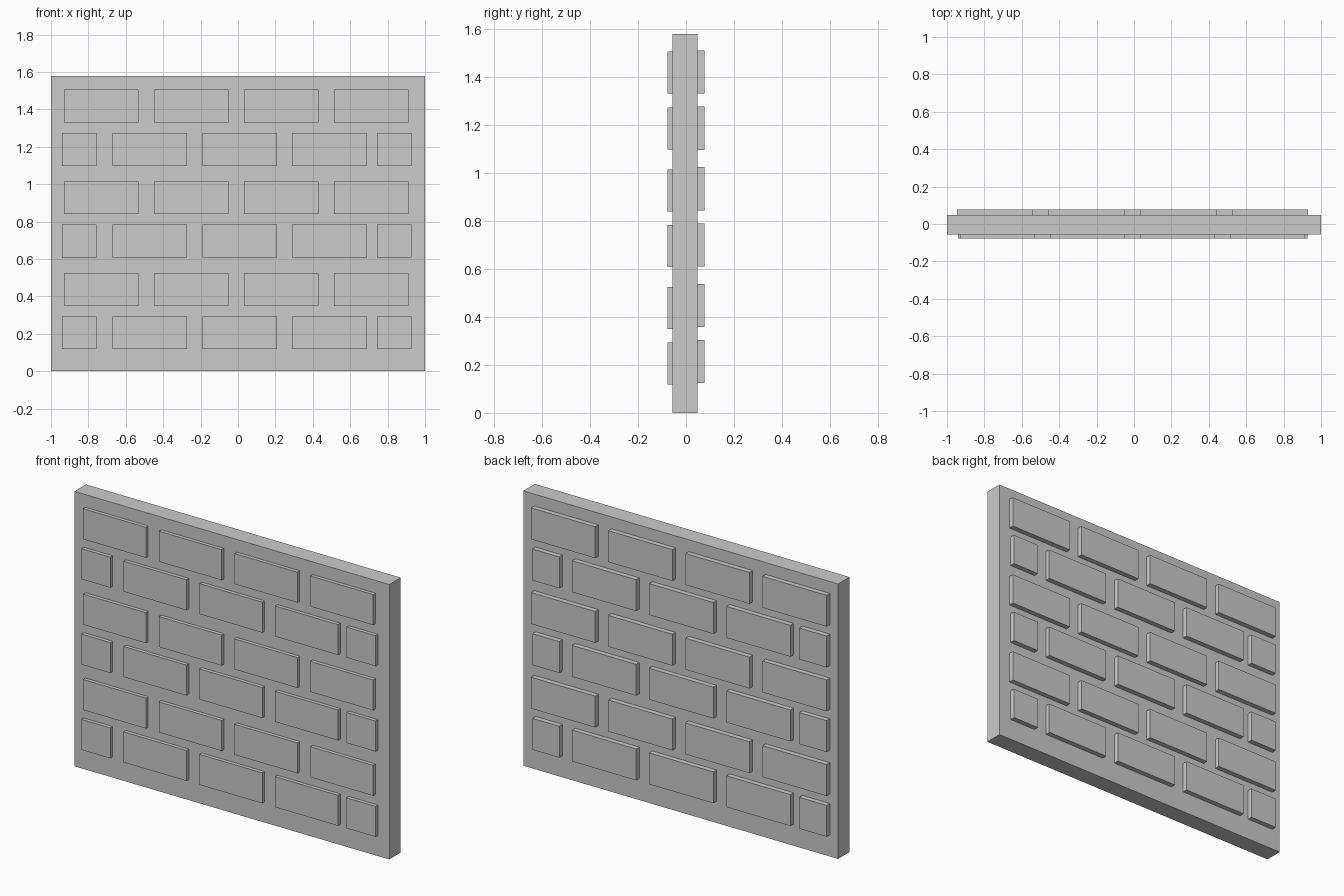
import bpy, bmesh
from mathutils import Matrix, Vector

if "Cube" in bpy.data.objects:
    bpy.data.objects.remove(bpy.data.objects["Cube"])

def add_box(bm, x, y, z):
    """Add a box given (min, max) ranges on each axis."""
    size = Vector((x[1] - x[0], y[1] - y[0], z[1] - z[0]))
    mid = Vector((sum(x) / 2, sum(y) / 2, sum(z) / 2))
    bmesh.ops.create_cube(bm, size=1, matrix=Matrix.Translation(mid) @ Matrix.Diagonal(size.to_4d()))

def finish(bm, name):
    mesh = bpy.data.meshes.new(name)
    bm.to_mesh(mesh)
    bm.free()
    obj = bpy.data.objects.new(name, mesh)
    bpy.context.collection.objects.link(obj)

# Wall slab
FRONT, BACK = -0.056, 0.048
bm = bmesh.new()
add_box(bm, (-1, 1), (FRONT, BACK), (0, 1.578))
finish(bm, "wall_slab")

def brick_face(name, y, full_a, full_b, smalls, pitch, width, za, zb, zstep, height):
    """Running bond: three rows of 4 bricks alternating with rows of 3 bricks and 2 short ends."""
    row_a = [(full_a + i * pitch, full_a + i * pitch + width) for i in range(4)]
    row_b = [(full_b + i * pitch, full_b + i * pitch + width) for i in range(3)] + smalls
    bm = bmesh.new()
    for r in range(3):
        for spans, z0 in ((row_a, za), (row_b, zb)):
            z = z0 + r * zstep
            for span in spans:
                add_box(bm, span, y, (z, z + height))
    finish(bm, name)

# Bricks standing out of the front and the back
brick_face("front_bricks", (-0.077, FRONT + 0.002), -0.93, -0.672,
           [(-0.941, -0.757), (0.743, 0.928)], 0.481, 0.399, 0.350, 0.118, 0.490, 0.175)
brick_face("back_bricks", (BACK - 0.002, 0.077), -0.947, -0.717,
           [(-0.947, -0.773), (0.751, 0.922)], 0.490, 0.407, 0.358, 0.124, 0.486, 0.180)
